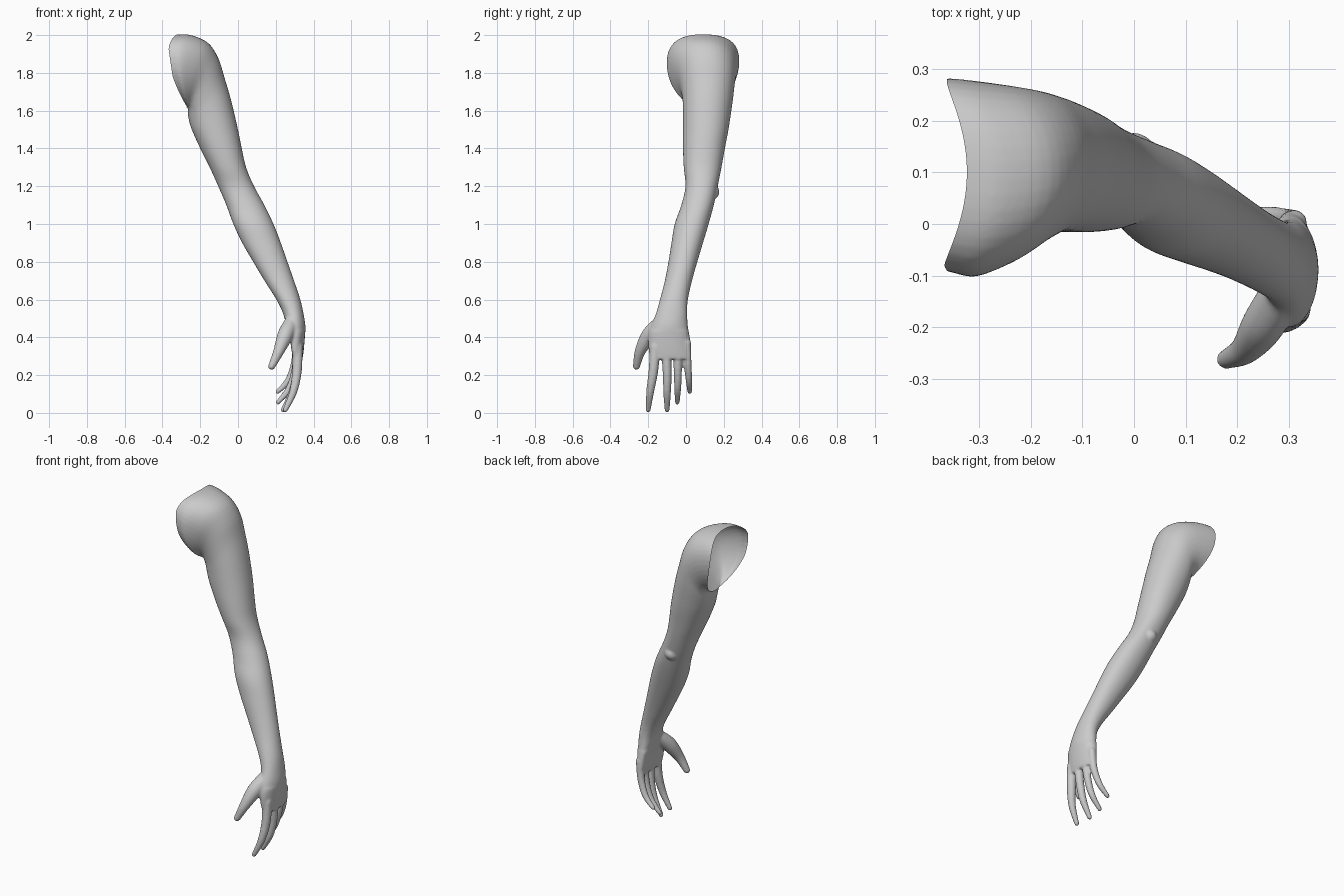
import bpy, bmesh, math
from mathutils import Vector, Matrix


def spline(rows, n):
    """Catmull-Rom interpolation through rows of numbers."""
    out = []
    for i in range(len(rows) - 1):
        p0, p1, p2 = rows[max(i - 1, 0)], rows[i], rows[i + 1]
        p3 = rows[min(i + 2, len(rows) - 1)]
        for k in range(n):
            t = k / n
            out.append([0.5 * (2 * b + (c - a) * t + (2 * a - 5 * b + 4 * c - d) * t * t
                               + (3 * b - a - 3 * c + d) * t ** 3)
                        for a, b, c, d in zip(p0, p1, p2, p3)])
    return out + [list(rows[-1])]


def power(v, k):
    return math.copysign(abs(v) ** k, v)


def ring(bm, row, seg=40):
    x0, z0, x1, z1, y0, y1, bow, lift = row
    k = 0.78 if z1 < 0.44 else 0.95
    verts = []
    for i in range(seg):
        a = 2 * math.pi * i / seg
        c, s = power(math.cos(a), k), power(math.sin(a), k)
        verts.append(bm.verts.new(((x0 + x1) / 2 + c * (x1 - x0) / 2 - bow * s * s,
                                   (y0 + y1) / 2 + s * (y1 - y0) / 2,
                                   (z0 + z1) / 2 + c * (z1 - z0) / 2 + lift * s * s)))
    return verts


# Shoulder rings: inner x,z, outer x,z, y range, bow, lift
shoulder = [
    (-0.36, 1.62, -0.40, 2.00, -0.08, 0.285, 0.06, 0.05),
    (-0.275, 1.62, -0.325, 2.003, -0.092, 0.282, 0.06, 0.05),
    (-0.265, 1.615, -0.25, 2.00, -0.102, 0.277, 0.05, 0.04),
    (-0.265, 1.61, -0.16, 1.96, -0.075, 0.268, 0.03, 0.03),
    (-0.265, 1.60, -0.105, 1.88, -0.038, 0.259, 0.01, 0.02),
    (-0.265, 1.58, -0.070, 1.77, -0.02, 0.25, 0, 0),
    (-0.26, 1.55, -0.035, 1.65, -0.016, 0.24, 0, 0),
]
# Arm, wrist and palm rings: z, x range, y range, bow
limb = [
    (1.50, -0.245, 0.00, -0.016, 0.225, 0), (1.40, -0.20, 0.02, -0.016, 0.206, 0),
    (1.30, -0.15, 0.043, -0.012, 0.188, 0), (1.20, -0.105, 0.085, -0.003, 0.168, 0),
    (1.10, -0.062, 0.14, -0.025, 0.147, 0), (1.00, -0.025, 0.188, -0.06, 0.12, 0),
    (0.90, 0.022, 0.227, -0.077, 0.09, 0), (0.80, 0.08, 0.262, -0.093, 0.06, 0),
    (0.70, 0.14, 0.297, -0.112, 0.032, 0), (0.60, 0.203, 0.33, -0.138, 0.010, 0),
    (0.53, 0.237, 0.346, -0.158, 0.006, 0), (0.46, 0.257, 0.357, -0.185, 0.010, 0.01),
    (0.40, 0.275, 0.354, -0.20, 0.020, 0.015), (0.33, 0.285, 0.348, -0.197, 0.026, 0.015),
    (0.285, 0.295, 0.342, -0.188, 0.025, 0.012),
]
rows = shoulder + [(x0, z, x1, z, y0, y1, b, 0) for z, x0, x1, y0, y1, b in limb]

bm = bmesh.new()
rings = [ring(bm, r) for r in spline(rows, 4)]
for a, b in zip(rings, rings[1:]):
    for i in range(len(a)):
        j = (i + 1) % len(a)
        bm.faces.new((a[i], a[j], b[j], b[i]))
bm.faces.new(rings[0])
bm.faces.new(rings[-1])
bmesh.ops.recalc_face_normals(bm, faces=bm.faces)

# Digits: x, y, z, radius along each one
digits = [
    [(0.28, -0.14, 0.47, 0.04), (0.25, -0.195, 0.41, 0.042), (0.215, -0.243, 0.325, 0.029),
     (0.178, -0.262, 0.246, 0.019)],
    [(0.315, -0.163, 0.35, 0.028), (0.312, -0.173, 0.22, 0.026), (0.292, -0.19, 0.11, 0.021),
     (0.25, -0.2, 0.016, 0.014)],
    [(0.317, -0.106, 0.35, 0.028), (0.312, -0.10, 0.22, 0.024), (0.288, -0.10, 0.11, 0.021),
     (0.24, -0.10, 0.016, 0.014)],
    [(0.317, -0.044, 0.35, 0.026), (0.305, -0.043, 0.23, 0.022), (0.272, -0.044, 0.13, 0.019),
     (0.212, -0.046, 0.056, 0.013)],
    [(0.312, 0.004, 0.37, 0.023), (0.30, 0.009, 0.26, 0.021), (0.265, 0.016, 0.17, 0.018),
     (0.21, 0.02, 0.112, 0.013)],
]
blobs = [p for d in digits for p in spline(d, 14)]
# Elbow bone
blobs.append([0.0, 0.135, 1.17, 0.042])
for x, y, z, r in blobs:
    bmesh.ops.create_icosphere(bm, subdivisions=3, radius=r,
                               matrix=Matrix.Translation((x, y, z)))

mesh = bpy.data.meshes.new("arm")
bm.to_mesh(mesh)
bm.free()
arm = bpy.data.objects.new("arm", mesh)
bpy.context.collection.objects.link(arm)
bpy.context.view_layer.objects.active = arm
arm.select_set(True)

# Fuse into one skin and smooth it
rem = arm.modifiers.new("fuse", 'REMESH')
rem.mode = 'VOXEL'
rem.voxel_size = 0.0065
smo = arm.modifiers.new("smooth", 'SMOOTH')
smo.factor = 0.5
smo.iterations = 6
for name in ("fuse", "smooth"):
    bpy.ops.object.modifier_apply(modifier=name)


# Curved open cut at the shoulder: straighten, slice, bend back
def rim(y, z):
    s = max(-1, min(1, (y - 0.1) / 0.18))
    return (-0.268 - 0.055 * (z - 1.62) / 0.38 - 0.055 * s * s
            - 2 * max(0, 1.62 - z))


bm = bmesh.new()
bm.from_mesh(arm.data)
for v in bm.verts:
    v.co.x -= rim(v.co.y, v.co.z)
bmesh.ops.bisect_plane(bm, geom=bm.verts[:] + bm.edges[:] + bm.faces[:],
                       plane_co=(0, 0, 0), plane_no=(1, 0, 0), clear_inner=True)
for v in bm.verts:
    v.co.x += rim(v.co.y, v.co.z)
bm.to_mesh(arm.data)
bm.free()
bpy.ops.object.shade_smooth()
